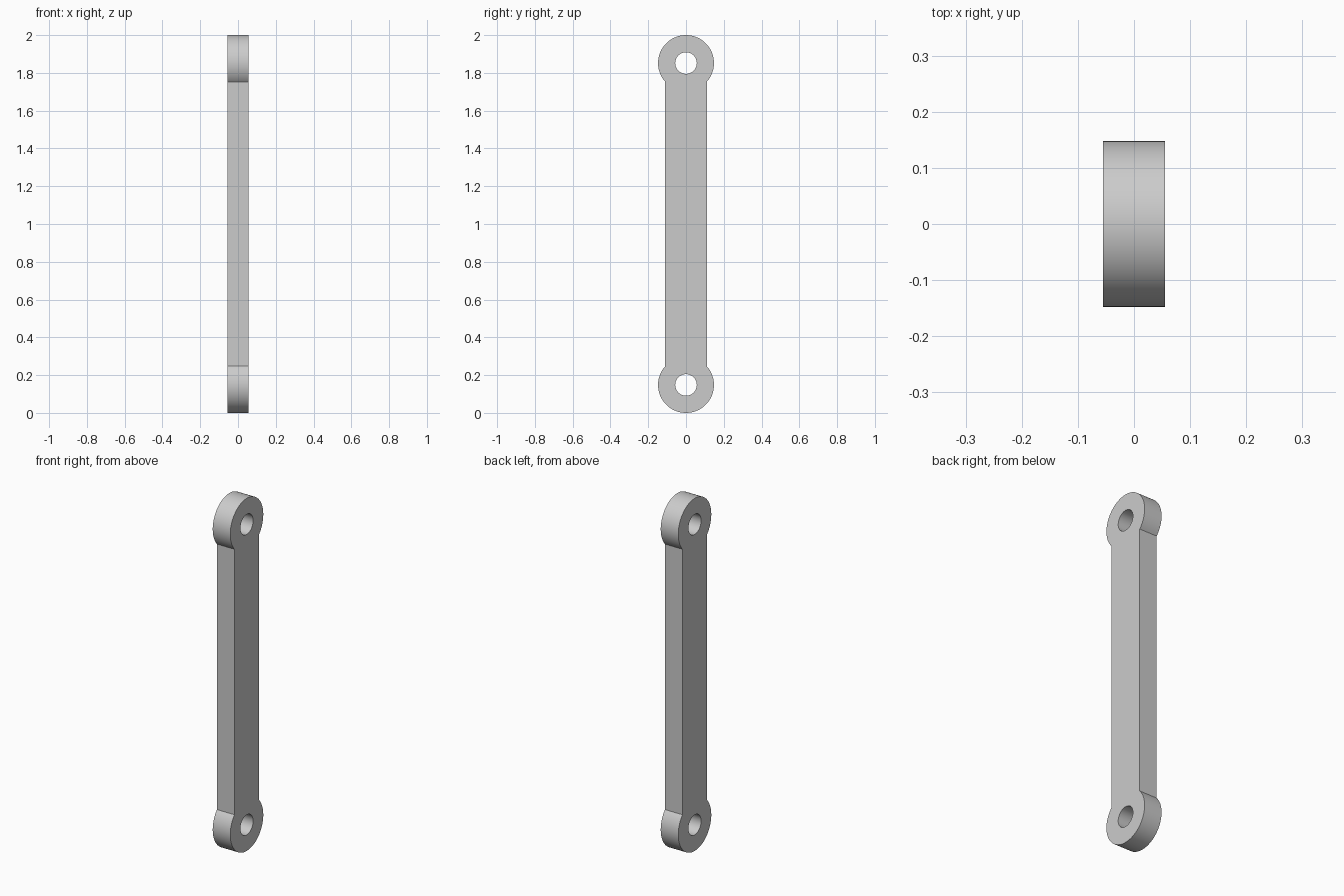
import bpy, bmesh, math
from mathutils import Vector

cube = bpy.data.objects.get("Cube")
if cube:
    bpy.data.objects.remove(cube, do_unlink=True)

HALF_THICK = 0.055
EYE_R = 0.148
HOLE_R = 0.057
HALF_WIDTH = 0.11
EYE_Z = (EYE_R, 2 - EYE_R)
SEGMENTS = 64


def arc(z, radius, start, end, steps):
    """Points along an arc in the plane of the link's face."""
    angles = [start + (end - start) * i / steps for i in range(steps + 1)]
    return [Vector((-HALF_THICK, radius * math.cos(a), z + radius * math.sin(a))) for a in angles]


def add_loop(bm, points):
    verts = [bm.verts.new(p) for p in points]
    return [bm.edges.new((v, verts[i - 1])) for i, v in enumerate(verts)]


# Grey metal
metal = bpy.data.materials.new("grey_metal")
metal.use_nodes = True
grey = (0.6, 0.6, 0.6, 1)
metal.diffuse_color = grey
metal.node_tree.nodes["Principled BSDF"].inputs["Base Color"].default_value = grey

# Link outline: a straight bar between two round eyes
neck = math.acos(HALF_WIDTH / EYE_R)
outline = arc(EYE_Z[1], EYE_R, -neck, math.pi + neck, SEGMENTS)
outline += arc(EYE_Z[0], EYE_R, math.pi - neck, 2 * math.pi + neck, SEGMENTS)

bm = bmesh.new()
edges = add_loop(bm, outline)
# Pin holes
for z in EYE_Z:
    edges += add_loop(bm, arc(z, HOLE_R, 0, 2 * math.pi, SEGMENTS)[:-1])

# Fill the face and extrude it to the full thickness
bmesh.ops.triangle_fill(bm, edges=edges, use_beauty=True, normal=(-1, 0, 0))
result = bmesh.ops.extrude_face_region(bm, geom=bm.faces[:], use_keep_orig=True)
moved = [g for g in result["geom"] if isinstance(g, bmesh.types.BMVert)]
bmesh.ops.translate(bm, verts=moved, vec=(2 * HALF_THICK, 0, 0))
bmesh.ops.recalc_face_normals(bm, faces=bm.faces[:])
bmesh.ops.dissolve_limit(bm, angle_limit=0.001, verts=bm.verts[:], edges=bm.edges[:])

mesh = bpy.data.meshes.new("connecting_link")
bm.to_mesh(mesh)
bm.free()
mesh.materials.append(metal)
link = bpy.data.objects.new("connecting_link", mesh)
bpy.context.collection.objects.link(link)

# Smooth round walls, sharp rims and necks
bpy.context.view_layer.objects.active = link
link.select_set(True)
bpy.ops.object.shade_smooth_by_angle(angle=math.radians(30))
